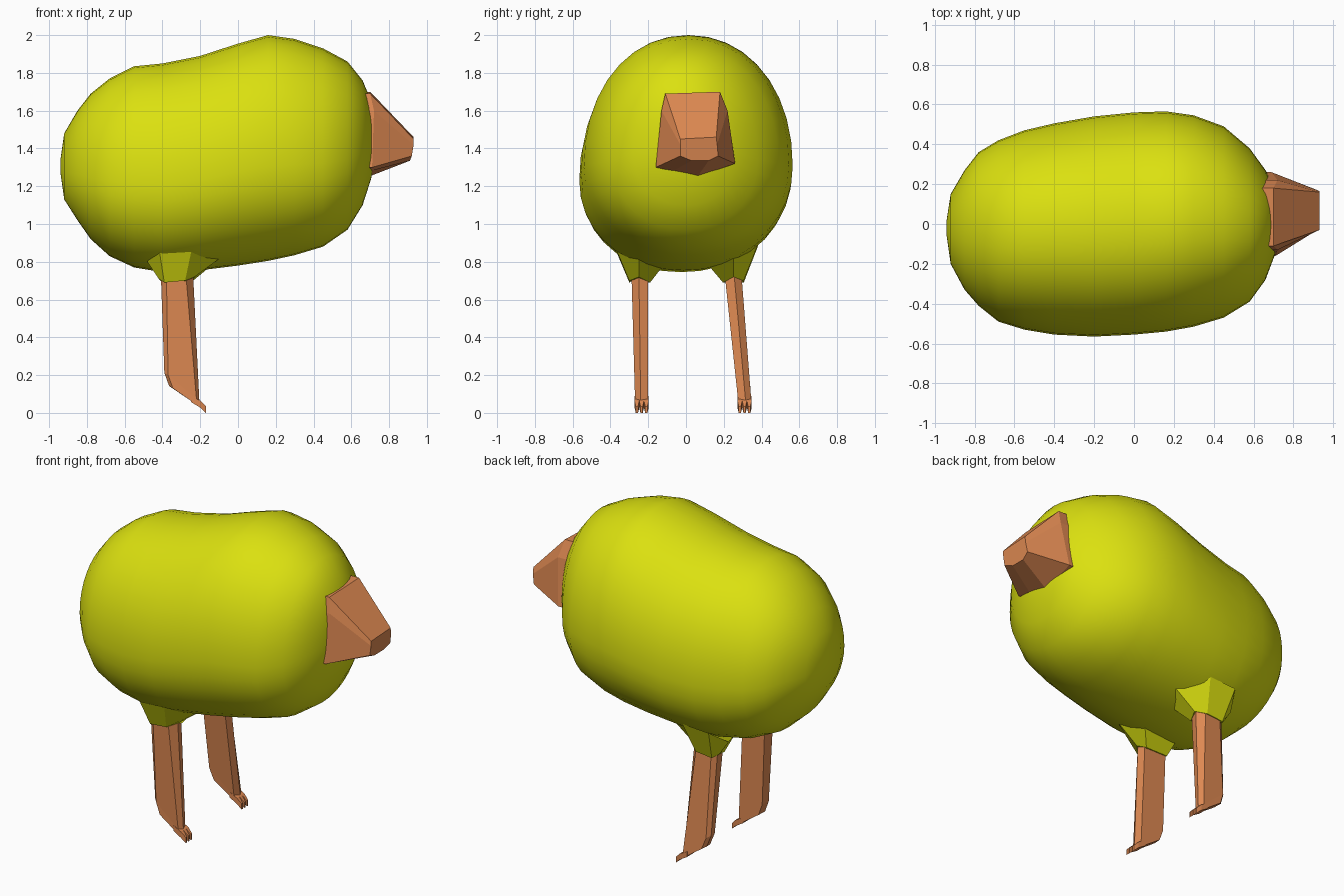
import bpy
import math

default = bpy.data.objects.get("Cube")
if default:
    bpy.data.objects.remove(default, do_unlink=True)


def material(name, rgb):
    mat = bpy.data.materials.new(name)
    mat.use_nodes = True
    mat.diffuse_color = (*rgb, 1)
    bsdf = next(n for n in mat.node_tree.nodes if n.type == 'BSDF_PRINCIPLED')
    bsdf.inputs["Base Color"].default_value = (*rgb, 1)
    return mat


yellow = material("yellow feathers", (0.71, 0.75, 0.005))
orange = material("orange skin", (0.73, 0.25, 0.084))


def loft(name, rings, mat, smooth=False, flip=False):
    """Skin a list of equal-length point rings and cap both ends."""
    n = len(rings[0])
    verts = [p for ring in rings for p in ring]
    faces = []
    for r in range(len(rings) - 1):
        for i in range(n):
            j = (i + 1) % n
            faces.append((r * n + i, r * n + j, (r + 1) * n + j, (r + 1) * n + i))
    faces.append(tuple(reversed(range(n))))
    faces.append(tuple(range((len(rings) - 1) * n, len(rings) * n)))
    if flip:
        faces = [tuple(reversed(f)) for f in faces]
    mesh = bpy.data.meshes.new(name)
    mesh.from_pydata(verts, [], faces)
    mesh.materials.append(mat)
    for poly in mesh.polygons:
        poly.use_smooth = smooth
    obj = bpy.data.objects.new(name, mesh)
    bpy.context.collection.objects.link(obj)
    return obj


# Body: x, bottom, top, right edge, left edge
stations = [
    (-0.94, 1.27, 1.34, -0.06, 0.02),
    (-0.92, 1.13, 1.48, -0.20, 0.15),
    (-0.85, 1.02, 1.60, -0.33, 0.27),
    (-0.78, 0.92, 1.69, -0.41, 0.36),
    (-0.68, 0.83, 1.77, -0.49, 0.42),
    (-0.55, 0.77, 1.835, -0.53, 0.47),
    (-0.40, 0.745, 1.85, -0.555, 0.505),
    (-0.20, 0.755, 1.89, -0.565, 0.54),
    (0.00, 0.78, 1.955, -0.555, 0.56),
    (0.16, 0.805, 2.00, -0.54, 0.565),
    (0.30, 0.835, 1.98, -0.515, 0.545),
    (0.45, 0.88, 1.93, -0.47, 0.49),
    (0.58, 0.97, 1.86, -0.39, 0.38),
    (0.66, 1.10, 1.76, -0.28, 0.27),
    (0.705, 1.24, 1.65, -0.16, 0.18),
    (0.725, 1.36, 1.54, -0.06, 0.08),
]
SIDES = 36


def body_ring(x, low, high, right, left):
    mid = low + 0.42 * (high - low)
    ring = []
    for k in range(SIDES):
        a = math.tau * k / SIDES
        c, s = math.cos(a), math.sin(a)
        c = math.copysign(abs(c) ** 0.95, c)
        s = math.copysign(abs(s) ** 0.95, s)
        y = (left + right) / 2 + (left - right) / 2 * c
        ring.append((x, y, mid + (high - mid if s > 0 else mid - low) * s))
    return ring


loft("body", [body_ring(*s) for s in stations], yellow, smooth=True)

# Beak: wide base ring tapering to a blunt tip
base = [(0.69, 0.26, 1.32), (0.72, 0.22, 1.60), (0.70, 0.18, 1.70), (0.70, -0.11, 1.69),
        (0.72, -0.13, 1.60), (0.71, -0.16, 1.30), (0.70, -0.07, 1.28), (0.69, 0.06, 1.25)]
tip = [(0.92, 0.17, 1.36), (0.93, 0.165, 1.42), (0.93, 0.16, 1.46), (0.93, -0.03, 1.45),
       (0.93, -0.03, 1.42), (0.92, -0.03, 1.36), (0.91, 0.03, 1.335), (0.91, 0.12, 1.335)]
root = [(0.58, y, z) for x, y, z in base]
loft("beak", [root, base, tip], orange)

# Legs, toes and hips are laid out on the right side and mirrored to the left
thigh = [(-0.41, -0.27), (-0.38, -0.29), (-0.28, -0.29), (-0.24, -0.25), (-0.25, -0.20), (-0.40, -0.20)]
ankle = [(-0.39, -0.25), (-0.37, -0.27), (-0.22, -0.27), (-0.205, -0.24), (-0.22, -0.20), (-0.38, -0.20)]
hip_low = [(-0.42, -0.27, 0.71), (-0.39, -0.30, 0.69), (-0.28, -0.30, 0.70),
           (-0.23, -0.25, 0.72), (-0.25, -0.19, 0.69), (-0.40, -0.19, 0.69)]
hip_high = [(-0.48, -0.27, 0.80), (-0.42, -0.38, 0.88), (-0.24, -0.38, 0.89),
            (-0.08, -0.25, 0.83), (-0.18, -0.12, 0.78), (-0.42, -0.13, 0.77)]


def sole(x):
    return 0.125 - 0.58 * (x + 0.36)


for side in ("right", "left"):
    mirrored = side == "left"

    def place(x, y, z):
        # The left foot is splayed outward
        if mirrored:
            y = -y + 0.075 * max(0, min(1, (0.74 - z) / 0.64))
        return (x, y, z)

    top = [place(x, y, 0.78) for x, y in thigh]
    shin = [place(x, y, max(sole(x) + 0.03, 0.07) + (0.04 if x < -0.3 else 0)) for x, y in ankle]
    heel = [place(x + (0.025 if x < -0.3 else 0), y, sole(x)) for x, y in ankle]
    loft(side + "_leg", [heel, shin, top], orange, flip=mirrored)

    # Three short claws
    for n, yc in enumerate((-0.26, -0.235, -0.21)):
        rings = []
        for x, half, low, high in ((-0.25, 0.0125, 0.058, 0.09), (-0.20, 0.0125, 0.028, 0.065),
                                   (-0.17, 0.006, 0.0, 0.035)):
            rings.append([place(x, yc - half, low), place(x, yc + half, low),
                          place(x, yc + half, high), place(x, yc - half, high)])
        loft(f"{side}_claw_{n + 1}", rings, orange, flip=mirrored)

    low = [place(*p) for p in hip_low]
    high = [place(*p) for p in hip_high]
    loft(side + "_hip", [low, high], yellow, flip=mirrored)
